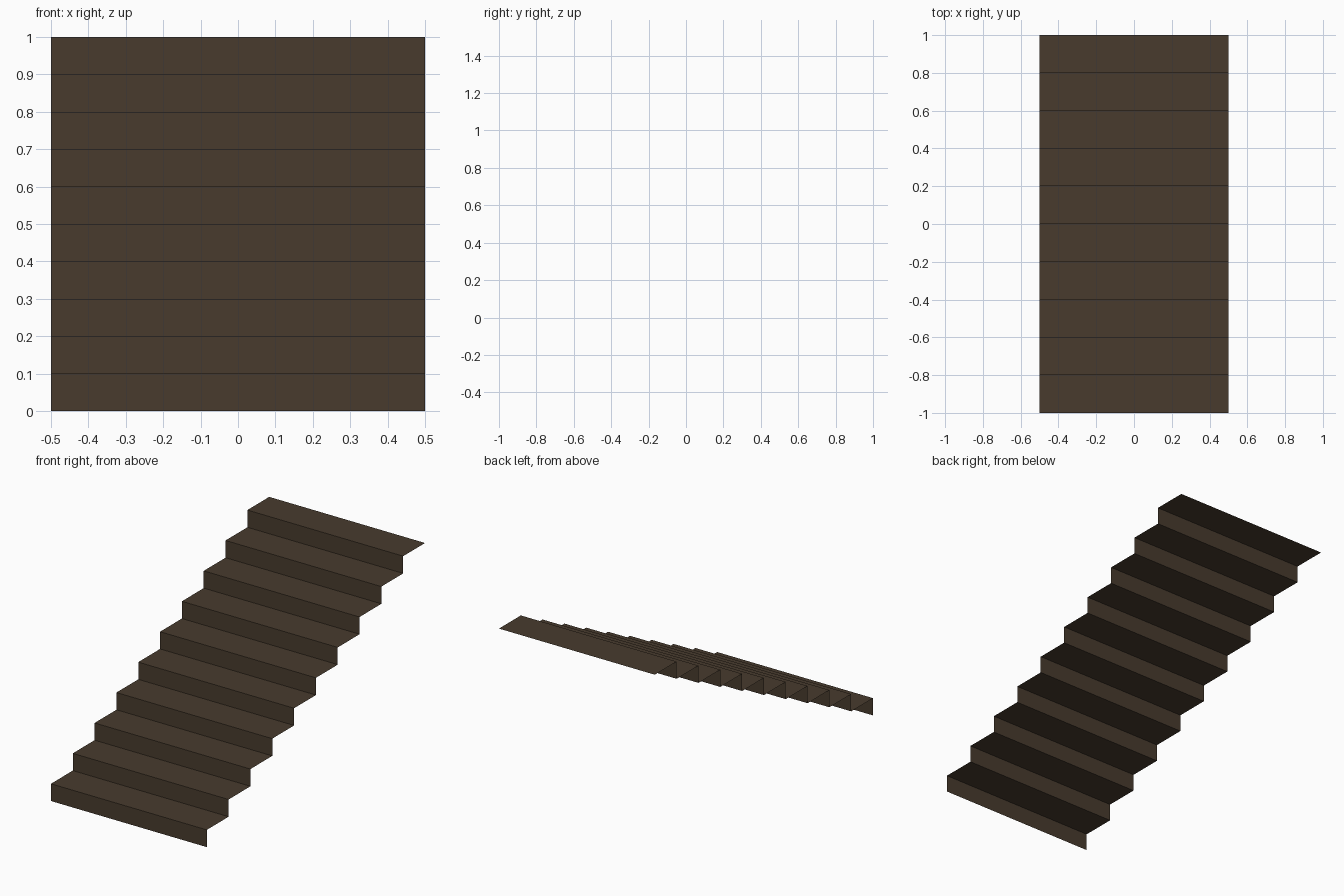
import bpy, bmesh

if "Cube" in bpy.data.objects:
    bpy.data.objects.remove(bpy.data.objects["Cube"])

STEPS, RISE, RUN, HALF_WIDTH = 10, 0.1, 0.2, 0.5

wood = bpy.data.materials.new("dark brown wood")
wood.diffuse_color = (0.065, 0.044, 0.027, 1)
wood.use_nodes = True
wood.node_tree.nodes["Principled BSDF"].inputs["Base Color"].default_value = wood.diffuse_color

# Zigzag profile of risers and treads, starting with a riser at the front
profile = [(-1.0, 0.0)]
for i in range(STEPS):
    y, z = -1.0 + i * RUN, (i + 1) * RISE
    profile += [(y, z), (y + RUN, z)]

# Open stair sheet: profile swept across the width, faces front and up
bm = bmesh.new()
rows = [[bm.verts.new((x, y, z)) for x in (-HALF_WIDTH, HALF_WIDTH)] for y, z in profile]
for low, high in zip(rows, rows[1:]):
    bm.faces.new((low[0], low[1], high[1], high[0]))

mesh = bpy.data.meshes.new("stair_steps")
bm.to_mesh(mesh)
bm.free()
mesh.materials.append(wood)
stairs = bpy.data.objects.new("stair_steps", mesh)
bpy.context.collection.objects.link(stairs)
